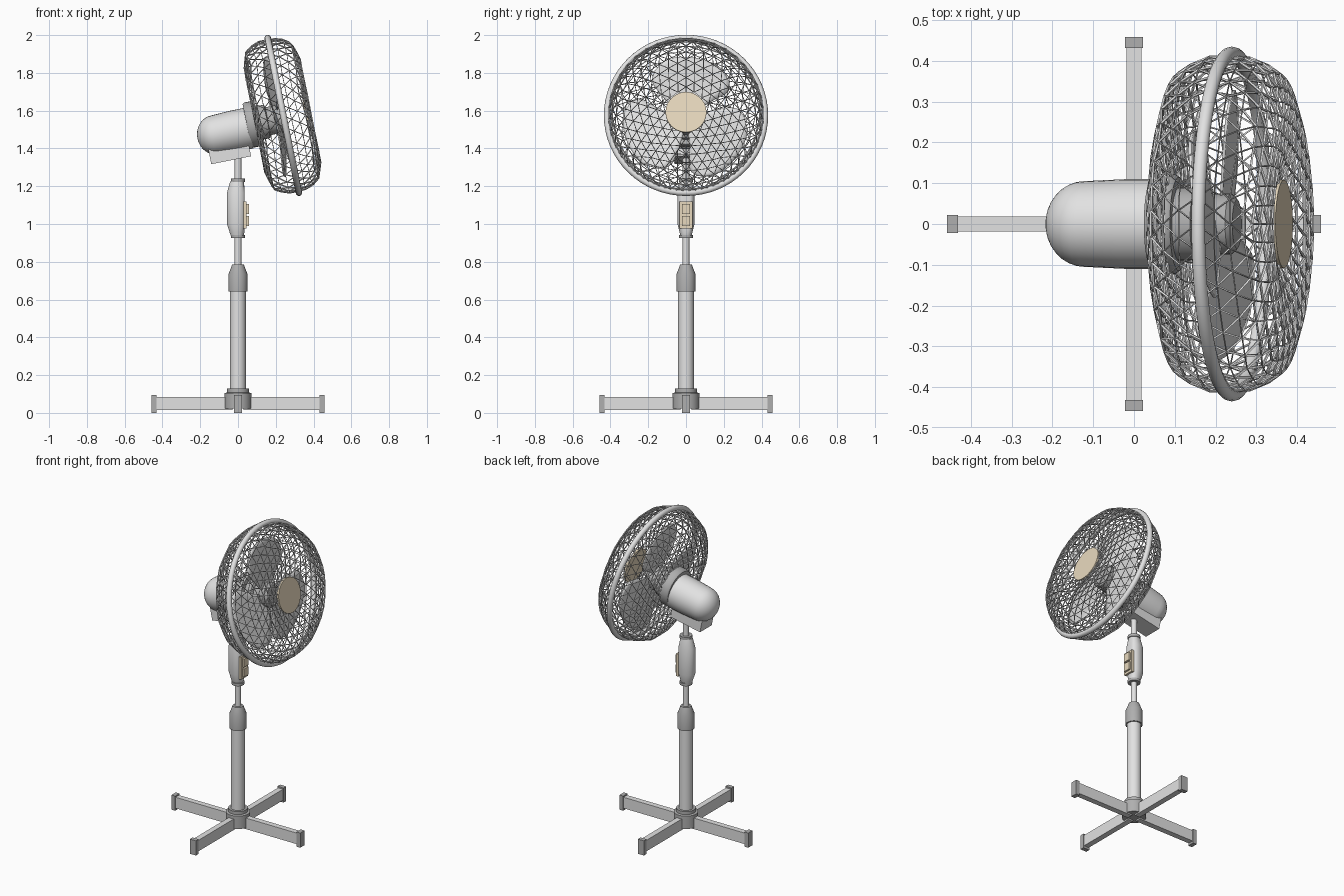
import bpy, bmesh, math
from mathutils import Matrix, Vector

if "Cube" in bpy.data.objects:
    bpy.data.objects.remove(bpy.data.objects["Cube"])

def material(name, rgb):
    m = bpy.data.materials.new(name)
    m.diffuse_color = (*rgb, 1)
    m.use_nodes = True
    m.node_tree.nodes["Principled BSDF"].inputs["Base Color"].default_value = m.diffuse_color
    return m

LIGHT = material("light_grey", (0.76, 0.76, 0.76))
MID = material("mid_grey", (0.43, 0.43, 0.43))
BEIGE = material("beige", (0.80, 0.69, 0.51))

# Tilted fan frame: local z = fan axis, local x = up, origin = guard ring centre
TILT = math.radians(11.4)
c, s = math.cos(TILT), math.sin(TILT)
FAN = Matrix(((-s, 0, c, 0.24), (0, -1, 0, 0), (c, 0, s, 1.575), (0, 0, 0, 1)))
LOWER = FAN @ Matrix.Translation((-0.014, 0, 0))
MOTOR = FAN @ Matrix.Translation((-0.03, 0, 0))
WORLD = Matrix.Identity(4)

def finish(name, bm, mat, matrix=WORLD, smooth=True):
    me = bpy.data.meshes.new(name)
    bm.to_mesh(me)
    bm.free()
    me.materials.append(mat)
    ob = bpy.data.objects.new(name, me)
    bpy.context.collection.objects.link(ob)
    ob.matrix_world = matrix
    if smooth:
        bpy.ops.object.select_all(action='DESELECT')
        ob.select_set(True)
        bpy.context.view_layer.objects.active = ob
        bpy.ops.object.shade_smooth_by_angle(angle=math.radians(35))
    return ob

def lathe(name, profile, mat, matrix=WORLD, segs=32, closed=False, shape=None):
    """Spin a (radius, height) profile around local z, capping open ends."""
    bm = bmesh.new()
    rings = [[bm.verts.new((r * math.cos(2 * math.pi * i / segs),
                            r * math.sin(2 * math.pi * i / segs), z))
              for i in range(segs)] for r, z in profile]
    pairs = list(zip(rings, rings[1:]))
    if closed:
        pairs.append((rings[-1], rings[0]))
    for a, b in pairs:
        for i in range(segs):
            j = (i + 1) % segs
            bm.faces.new((a[i], a[j], b[j], b[i]))
    if not closed:
        bm.faces.new(rings[0][::-1])
        bm.faces.new(rings[-1])
    if shape:
        for v in bm.verts:
            shape(v)
    bmesh.ops.recalc_face_normals(bm, faces=bm.faces)
    return finish(name, bm, mat, matrix)

def box(name, lo, hi, mat, matrix=WORLD):
    lo, hi = Vector(lo), Vector(hi)
    bm = bmesh.new()
    bmesh.ops.create_cube(bm, size=1)
    for v in bm.verts:
        v.co = Vector([(lo[k] + hi[k]) / 2 + v.co[k] * (hi[k] - lo[k]) for k in range(3)])
    return finish(name, bm, mat, matrix, smooth=False)

# Cross base: four legs with end caps
for i in range(4):
    turn = Matrix.Rotation(i * math.pi / 2, 4, 'Z')
    box(f"leg_{i}", (0.03, -0.018, 0.014), (0.435, 0.018, 0.085), LIGHT, turn)
    box(f"leg_cap_{i}", (0.432, -0.022, 0.0), (0.459, 0.022, 0.094), MID, turn)

# Base hub, column, height sleeve and inner pole
lathe("base_hub", [(0.071, 0.022), (0.071, 0.105), (0.057, 0.108), (0.057, 0.128)], MID)
lathe("column", [(0.042, 0.11), (0.042, 0.65)], LIGHT)
lathe("height_sleeve", [(0.05, 0.643), (0.05, 0.735), (0.031, 0.785)], MID)
lathe("pole", [(0.018, 0.77), (0.018, 1.40)], LIGHT)

# Control housing, flattened at the front and deeper at the back
def housing_shape(v):
    v.co.x = min(v.co.x, 0.035) if v.co.x > 0 else v.co.x * 1.3

lathe("control_housing", [(0.03, 0.94), (0.034, 0.955), (0.045, 1.0), (0.045, 1.165),
                          (0.032, 1.225)], LIGHT, shape=housing_shape)
lathe("lower_flange", [(0.037, 0.925), (0.037, 0.942)], MID)
lathe("upper_flange", [(0.037, 1.222), (0.037, 1.24)], MID)
box("control_panel", (0.03, -0.034, 0.975), (0.046, 0.034, 1.12), BEIGE)
for i, z in enumerate((0.99, 1.053)):
    box(f"button_{i}", (0.04, -0.022, z), (0.058, 0.022, z + 0.052), BEIGE)

# Motor housing with domed back, and its bracket
dome = [(max(0.002, 0.105 * math.sin(a)), -0.375 - 0.095 * math.cos(a))
        for a in [k * math.pi / 16 for k in range(9)]]
lathe("motor_housing", dome + [(0.11, -0.27), (0.11, -0.19)], LIGHT, MOTOR)
box("motor_bracket", (-0.178, -0.06, -0.425), (-0.06, 0.06, -0.21), LIGHT, FAN)
lathe("motor_collar", [(0.115, -0.2), (0.122, -0.19), (0.122, -0.145), (0.115, -0.135)],
      MID, LOWER)
lathe("blade_hub", [(0.09, -0.14), (0.09, -0.09), (0.075, -0.085), (0.075, -0.005),
                    (0.06, 0.01)], MID, LOWER)

# Three very broad, gently pitched blades with narrow gaps between them
for b in range(3):
    bm = bmesh.new()
    nr, nw = 10, 12
    rows = []
    for i in range(nr + 1):
        f = i / nr
        r = 0.06 + 0.275 * f
        half = math.radians(50) * (1 - 0.45 * max(0, (f - 0.65) / 0.35) ** 2.5)
        row = []
        for j in range(nw + 1):
            a = half * (2 * j / nw - 1)
            sweep = a - math.radians(9) * f
            row.append(bm.verts.new((r * math.cos(sweep), r * math.sin(sweep),
                                     -0.032 + 0.14 * r * math.sin(a))))
        rows.append(row)
    for i in range(nr):
        for j in range(nw):
            bm.faces.new((rows[i][j], rows[i + 1][j], rows[i + 1][j + 1], rows[i][j + 1]))
    ob = finish(f"blade_{b}", bm, LIGHT, LOWER @ Matrix.Rotation(b * 2 * math.pi / 3, 4, 'Z'))
    mod = ob.modifiers.new("thickness", 'SOLIDIFY')
    mod.thickness = 0.007
    mod.offset = 0

# Wire guard: icosphere remapped onto a flattened drum profile
GUARD = [(0.0, 0.116), (0.11, 0.12), (0.19, 0.142), (0.28, 0.146), (0.37, 0.115), (0.407, 0.055),
         (0.41, -0.055), (0.378, -0.125), (0.28, -0.155), (0.11, -0.15), (0.0, -0.15)]
lengths = [math.dist(p, q) for p, q in zip(GUARD, GUARD[1:])]

def guard_point(frac):
    d = frac * sum(lengths)
    for p, q, l in zip(GUARD, GUARD[1:], lengths):
        if d <= l:
            return p[0] + (q[0] - p[0]) * d / l, p[1] + (q[1] - p[1]) * d / l
        d -= l
    return GUARD[-1]

bm = bmesh.new()
bmesh.ops.create_icosphere(bm, subdivisions=4, radius=1)
for v in bm.verts:
    ang = math.atan2(v.co.y, v.co.x)
    r, t = guard_point(math.acos(max(-1, min(1, v.co.z))) / math.pi)
    v.co = (r * math.cos(ang), r * math.sin(ang), t)
hidden = [v for v in bm.verts if math.hypot(v.co.x, v.co.y) < 0.07]
bmesh.ops.delete(bm, geom=hidden, context='VERTS')
guard = finish("wire_guard", bm, LIGHT, FAN, smooth=False)
wire = guard.modifiers.new("wires", 'WIREFRAME')
wire.thickness = 0.008
wire.use_even_offset = False
wire.offset = 0

# Guard rim and front badge disc
rim = [(0.418 + 0.017 * math.cos(k * math.pi / 6), 0.017 * math.sin(k * math.pi / 6))
       for k in range(12)]
lathe("guard_rim", rim, LIGHT, FAN, segs=64, closed=True)
lathe("front_disc", [(0.108, 0.116), (0.108, 0.129)], BEIGE,
      FAN @ Matrix.Translation((-0.008, 0, 0)), segs=48)
